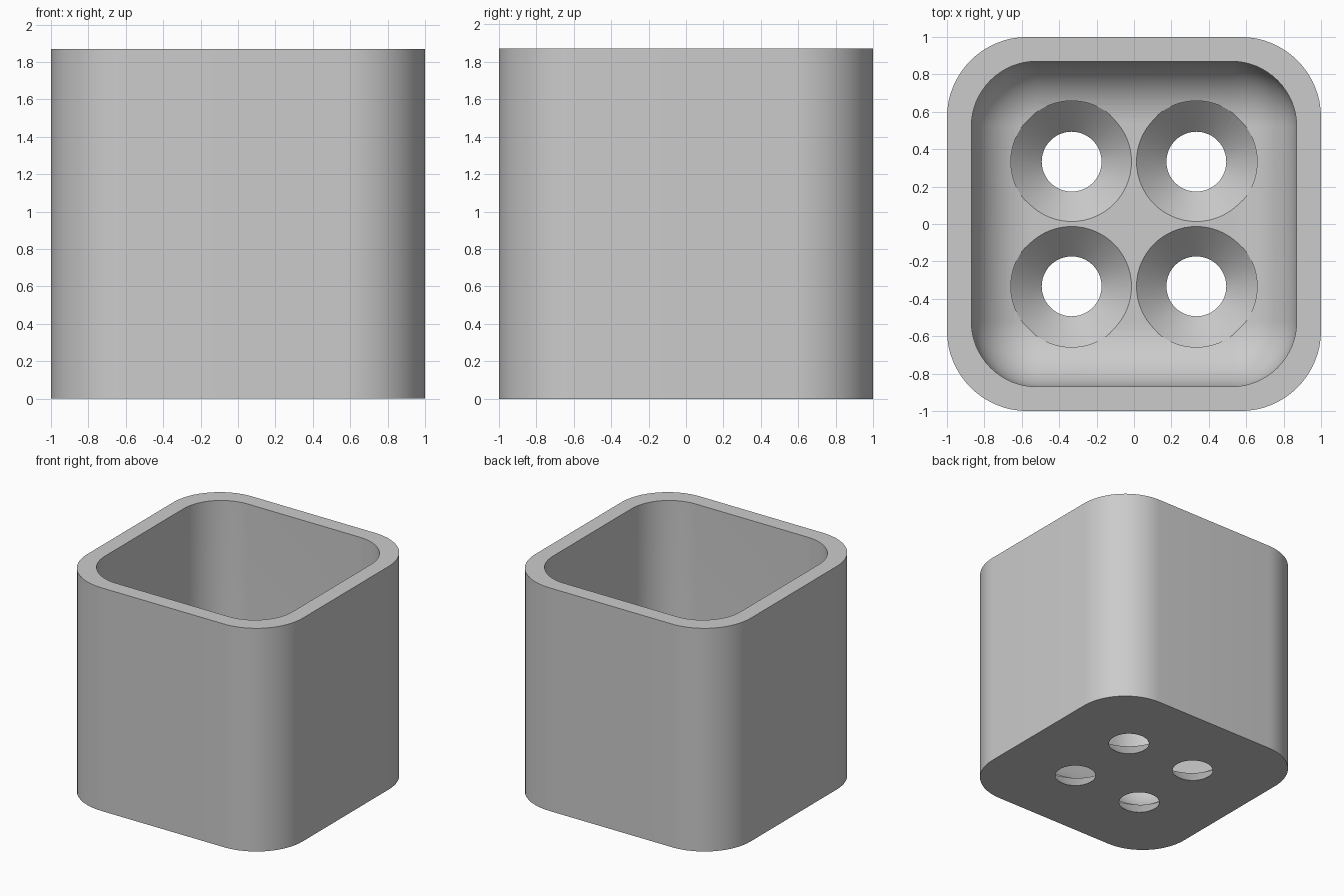
import bpy, bmesh
from math import sin, cos, pi, radians

if "Cube" in bpy.data.objects:
    bpy.data.objects.remove(bpy.data.objects["Cube"], do_unlink=True)

HEIGHT, FLOOR = 1.87, 0.16
INNER, INNER_R, FILLET = 0.87, 0.35, 0.33

grey = bpy.data.materials.new("light grey")
grey.use_nodes = True
colour = (0.6, 0.6, 0.6, 1)
grey.diffuse_color = colour
grey.node_tree.nodes["Principled BSDF"].inputs["Base Color"].default_value = colour


def rounded_square(half, radius, z, steps=16):
    c = half - radius
    points = []
    for corner, (sx, sy) in enumerate(((1, 1), (-1, 1), (-1, -1), (1, -1))):
        for i in range(steps + 1):
            a = (corner + i / steps) * pi / 2
            points.append((sx * c + radius * cos(a), sy * c + radius * sin(a), z))
    return points


def circle(cx, cy, radius, z, steps=64):
    return [(cx + radius * cos(2 * pi * i / steps),
             cy + radius * sin(2 * pi * i / steps), z) for i in range(steps)]


def skin(bm, loops):
    """Bridge a stack of loops and cap both ends."""
    rings = [[bm.verts.new(p) for p in loop] for loop in loops]
    for a, b in zip(rings, rings[1:]):
        for i in range(len(a)):
            j = (i + 1) % len(a)
            bm.faces.new((a[i], a[j], b[j], b[i]))
    bm.faces.new(rings[0][::-1])
    bm.faces.new(rings[-1])


def make_object(name, bm):
    bmesh.ops.recalc_face_normals(bm, faces=bm.faces)
    mesh = bpy.data.meshes.new(name)
    bm.to_mesh(mesh)
    bm.free()
    mesh.materials.append(grey)
    obj = bpy.data.objects.new(name, mesh)
    bpy.context.collection.objects.link(obj)
    return obj


# Pot: outer wall, flat rim, inner wall, then a rounded fillet into the floor
loops = [rounded_square(1, 0.43, 0), rounded_square(1, 0.43, HEIGHT),
         rounded_square(INNER, INNER_R, HEIGHT)]
for k in range(17):
    a = k / 16 * pi / 2
    inset = FILLET * (1 - cos(a))
    loops.append(rounded_square(INNER - inset, INNER_R - inset,
                                FLOOR + FILLET * (1 - sin(a))))
bm = bmesh.new()
skin(bm, loops)
pot = make_object("pot", bm)

# Four funnel-shaped drain holes through the floor
bm = bmesh.new()
for x in (-1 / 3, 1 / 3):
    for y in (-1 / 3, 1 / 3):
        skin(bm, [circle(x, y, r, z) for r, z in
                  ((0.14, -0.02), (0.325, FLOOR + 0.005), (0.325, 0.4))])
cutter = make_object("drain_hole_cutter", bm)
cutter.hide_render = True

cut = pot.modifiers.new("drain holes", "BOOLEAN")
cut.operation = "DIFFERENCE"
cut.solver = "EXACT"
cut.object = cutter
bpy.ops.object.select_all(action="DESELECT")
bpy.context.view_layer.objects.active = pot
pot.select_set(True)
bpy.ops.object.modifier_apply(modifier=cut.name)
bpy.data.objects.remove(cutter, do_unlink=True)
bpy.ops.object.shade_smooth_by_angle(angle=radians(25))
